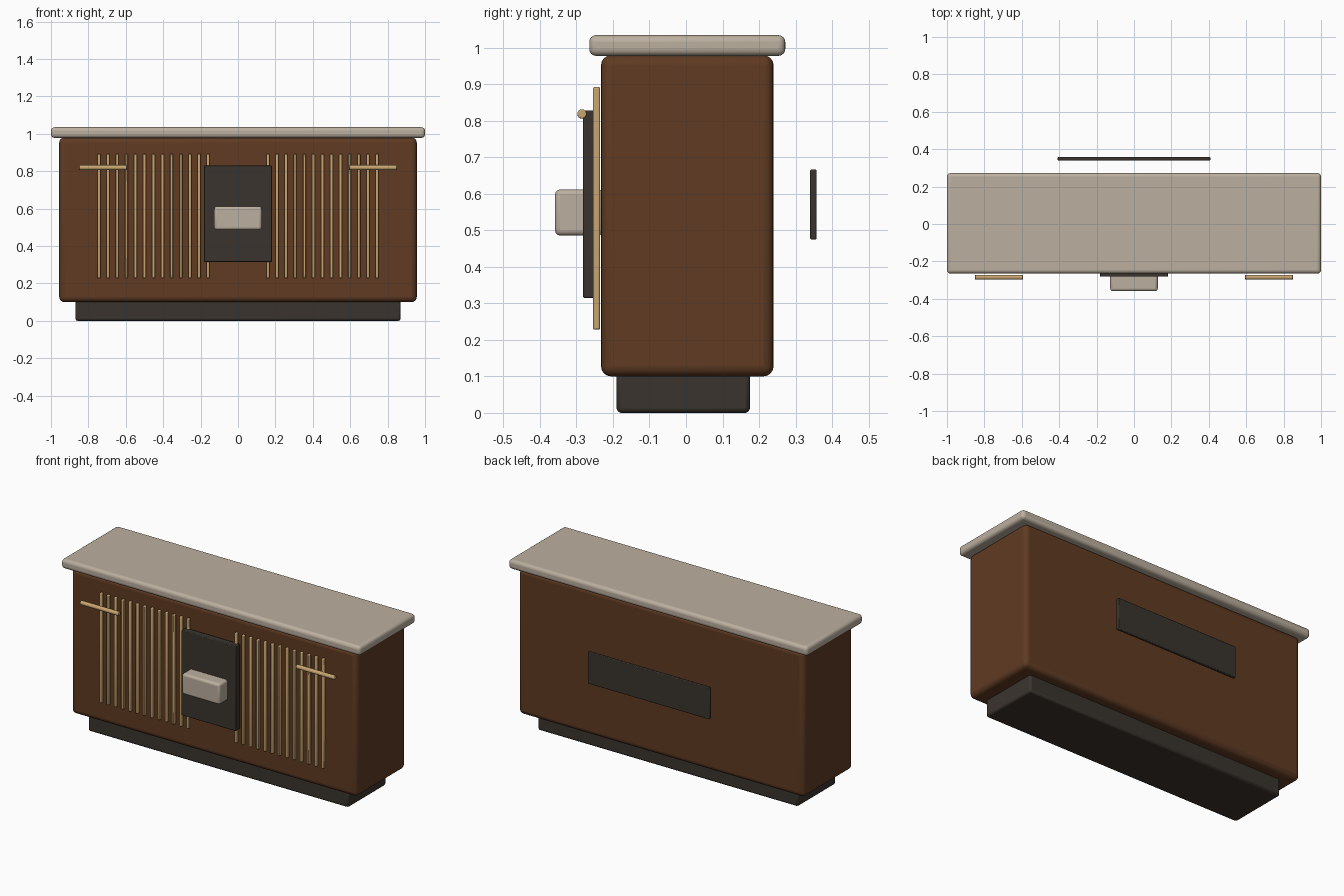
import bpy
import bmesh
from math import radians
from mathutils import Matrix

cube = bpy.data.objects.get("Cube")
if cube:
    bpy.data.objects.remove(cube, do_unlink=True)


def material(name, rgb):
    mat = bpy.data.materials.new(name)
    mat.use_nodes = True
    color = (*rgb, 1.0)
    mat.diffuse_color = color
    bsdf = next(n for n in mat.node_tree.nodes if n.type == 'BSDF_PRINCIPLED')
    bsdf.inputs["Base Color"].default_value = color
    return mat


walnut = material("walnut brown", (0.115, 0.043, 0.016))
stone = material("pale stone", (0.50, 0.43, 0.345))
charcoal = material("charcoal", (0.042, 0.034, 0.027))
brass = material("brass", (0.58, 0.38, 0.16))


def finish(bm, name, mat, bevel, segments):
    mesh = bpy.data.meshes.new(name)
    bm.to_mesh(mesh)
    bm.free()
    mesh.materials.append(mat)
    obj = bpy.data.objects.new(name, mesh)
    bpy.context.collection.objects.link(obj)
    if bevel:
        mod = obj.modifiers.new("soft edges", 'BEVEL')
        mod.width = bevel
        mod.segments = segments
        mod.limit_method = 'ANGLE'
        mod.angle_limit = radians(50)
    bpy.ops.object.select_all(action='DESELECT')
    obj.select_set(True)
    bpy.context.view_layer.objects.active = obj
    bpy.ops.object.shade_smooth_by_angle(angle=radians(35))
    return obj


def box(name, mat, x, y, z, bevel=0.0, segments=3):
    """Rounded box from its (min, max) range on each axis."""
    bm = bmesh.new()
    bmesh.ops.create_cube(bm, size=1)
    for v in bm.verts:
        v.co = [(lo + hi) / 2 + c * (hi - lo) for c, (lo, hi) in zip(v.co, (x, y, z))]
    return finish(bm, name, mat, bevel, segments)


def bar(name, mat, center, radius, length):
    """Round bar lying along x."""
    bm = bmesh.new()
    bmesh.ops.create_cone(bm, cap_ends=True, segments=16, radius1=radius, radius2=radius,
                          depth=length, matrix=Matrix.Translation(center) @ Matrix.Rotation(radians(90), 4, 'Y'))
    return finish(bm, name, mat, 0.003, 2)


# Main carcass, worktop and recessed plinth
box("counter_body", walnut, (-0.956, 0.956), (-0.233, 0.24), (0.1, 0.98), 0.028, 4)
box("counter_top", stone, (-1, 1), (-0.265, 0.272), (0.978, 1.035), 0.019, 4)
box("plinth", charcoal, (-0.87, 0.87), (-0.19, 0.175), (0, 0.12), 0.012, 2)

# Centre panel with its projecting block
box("front_panel", charcoal, (-0.182, 0.182), (-0.282, -0.24), (0.315, 0.829), 0.004, 2)
box("front_block", stone, (-0.127, 0.127), (-0.359, -0.228), (0.486, 0.612), 0.014, 3)

# Slats and bar handles on both sides
for side, sign in (("right", -1), ("left", 1)):
    for i in range(13):
        x = sign * (0.16 + i * 0.0486)
        box(f"{side}_slat_{i + 1}", brass, (x - 0.008, x + 0.008),
            (-0.255, -0.235), (0.228, 0.893), 0.005, 2)
    bar(f"{side}_handle", brass, (sign * 0.722, -0.285, 0.819), 0.0128, 0.257)

# Plate standing off the rear
box("rear_plate", charcoal, (-0.408, 0.408), (0.34, 0.358), (0.475, 0.667), 0.004, 2)
